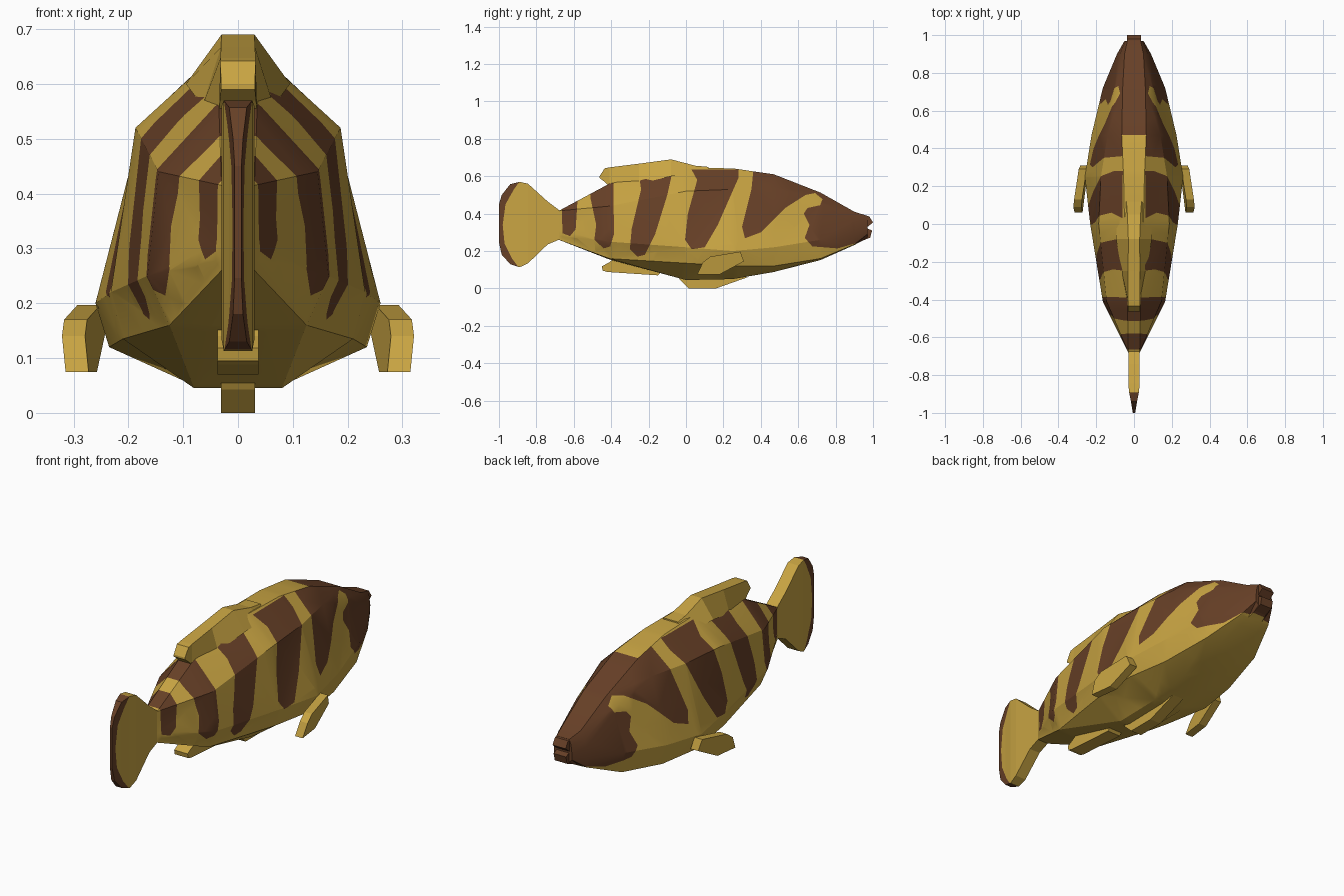
import bpy, bmesh, math
from mathutils import Vector

if "Cube" in bpy.data.objects:
    bpy.data.objects.remove(bpy.data.objects["Cube"])


def material(name, rgb):
    m = bpy.data.materials.new(name)
    m.diffuse_color = (*rgb, 1)
    m.use_nodes = True
    m.node_tree.nodes["Principled BSDF"].inputs["Base Color"].default_value = m.diffuse_color
    return m


GOLD = material("gold", (0.578, 0.371, 0.055))
BROWN = material("brown", (0.136, 0.051, 0.020))

# Brown markings as outlines in side view (y, z)
HEAD = [(.36, .63), (.35, .53), (.30, .33), (.315, .268), (.40, .30), (.53, .43),
        (.64, .50), (.69, .51), (.73, .477), (.717, .445), (.65, .43), (.63, .40),
        (.66, .34), (.635, .27), (.675, .225), (.81, .214), (.96, .257),
        (1.05, .29), (1.05, .70), (.40, .70)]
STRIPES = [
    HEAD,
    [(.03, .635), (.06, .58), (.01, .40), (-.005, .26), (.03, .21), (.10, .22),
     (.17, .34), (.28, .59), (.28, .637)],
    [(-.25, .60), (-.24, .53), (-.29, .32), (-.30, .21), (-.26, .17), (-.22, .18),
     (-.165, .29), (-.10, .50), (-.07, .635)],
    [(-.39, .70), (-.53, .70), (-.51, .48), (-.48, .34), (-.49, .26), (-.44, .214),
     (-.405, .225), (-.385, .29)],
    [(-.67, .60), (-.58, .60), (-.58, .47), (-.59, .316), (-.62, .28), (-.66, .295)],
]
TAIL_RIM = [[(-.87, .60), (-.92, .53), (-.965, .45), (-.98, .34), (-.97, .24),
             (-.93, .16), (-.87, .08), (-1.1, .08), (-1.1, .60)]]


def inside(y, z, poly):
    hit = False
    for (y1, z1), (y2, z2) in zip(poly, poly[1:] + poly[:1]):
        if (z1 > z) != (z2 > z) and y < y1 + (z - z1) * (y2 - y1) / (z2 - z1):
            hit = not hit
    return hit


def paint(bm, polys):
    """Cut the mesh along the marking outlines and colour the enclosed faces."""
    bmesh.ops.triangulate(bm, faces=bm.faces[:])
    for poly in polys:
        for (y1, z1), (y2, z2) in zip(poly, poly[1:] + poly[:1]):
            lo, hi = min(y1, y2) - .03, max(y1, y2) + .03
            faces = [f for f in bm.faces
                     if min(v.co.y for v in f.verts) < hi and max(v.co.y for v in f.verts) > lo]
            edges = {e for f in faces for e in f.edges}
            verts = {v for f in faces for v in f.verts}
            bmesh.ops.bisect_plane(bm, geom=list(verts) + list(edges) + faces, dist=1e-5,
                                   plane_co=(0, y1, z1), plane_no=(0, z2 - z1, y1 - y2))
    bm.normal_update()
    for f in bm.faces:
        c = f.calc_center_median()
        back_strip = f.normal.z > .9 and abs(c.x) < .07 and -.45 < c.y < .46
        if not back_strip and any(inside(c.y, c.z, p) for p in polys):
            f.material_index = 1


def loft(name, rings, polys=(), smooth=False):
    """Skin a list of closed rings of 3D points and cap both ends."""
    bm = bmesh.new()
    rows = [[bm.verts.new(p) for p in r] for r in rings]
    n = len(rows[0])
    for a, b in zip(rows, rows[1:]):
        for i in range(n):
            j = (i + 1) % n
            bm.faces.new((a[i], a[j], b[j], b[i]))
    bm.faces.new(rows[0])
    bm.faces.new(rows[-1][::-1])
    bmesh.ops.recalc_face_normals(bm, faces=bm.faces[:])
    if polys:
        paint(bm, list(polys))
    me = bpy.data.meshes.new(name)
    bm.to_mesh(me)
    bm.free()
    me.materials.append(GOLD)
    me.materials.append(BROWN)
    ob = bpy.data.objects.new(name, me)
    bpy.context.collection.objects.link(ob)
    if smooth:
        bpy.ops.object.select_all(action='DESELECT')
        ob.select_set(True)
        bpy.context.view_layer.objects.active = ob
        bpy.ops.object.shade_smooth_by_angle(angle=math.radians(25))
    return ob


def ring(y, half):
    """Mirror a half section (x, z) into a closed ring at y."""
    return [(x, y, z) for x, z in half] + [(-x, y, z) for x, z in reversed(half)]


def plate(name, outline, hw, polys=()):
    """Upright slab on the centre line from a (y, z) outline."""
    return loft(name, [[(s * hw, y, z) for y, z in outline] for s in (-1, 1)], polys)


# Body: back, shoulder, flank, belly ridge, belly
body = [
    (.97, [(.035, .388), (.045, .365), (.05, .32), (.05, .29), (.03, .27)]),
    (.90, [(.05, .41), (.075, .37), (.09, .28), (.085, .235), (.04, .232)]),
    (.72, [(.06, .512), (.10, .46), (.165, .26), (.15, .16), (.07, .152)]),
    (.47, [(.065, .61), (.14, .54), (.225, .22), (.20, .12), (.08, .088)]),
    (.25, [(.055, .642), (.175, .53), (.26, .20), (.235, .12), (.08, .05)]),
    (.00, [(.05, .645), (.187, .52), (.232, .22), (.21, .135), (.08, .045)]),
    (-.41, [(.035, .56), (.145, .44), (.165, .25), (.125, .16), (.05, .155)]),
    (-.68, [(.03, .415), (.03, .38), (.03, .31), (.03, .28), (.03, .26)]),
]
loft("body", [ring(y, h) for y, h in body], STRIPES, smooth=True)

# Lips
plate("upper_lip", [(.93, .395), (.98, .385), (1.0, .353), (.968, .327), (.93, .325)], .036, [HEAD])
plate("lower_lip", [(.93, .322), (.965, .322), (.995, .31), (.985, .272), (.93, .25)], .034, [HEAD])

# Tail fan, thinning towards the rear edge
tail = [(-.64, .40, .28, .029), (-.68, .42, .26, .03), (-.74, .465, .235, .03),
        (-.845, .56, .134, .03), (-.89, .57, .113, .026), (-.94, .557, .13, .016),
        (-.985, .50, .18, .009), (-1.0, .45, .246, .006)]
loft("tail_fin", [ring(y, [(w, t), (w, b)]) for y, t, b, w in tail], TAIL_RIM)

# Dorsal fin, flaring into the back
dorsal = [(.12, .650, .60, .04, .06), (.05, .656, .60, .035, .09), (-.08, .69, .60, .03, .095),
          (-.25, .667, .56, .031, .065), (-.41, .647, .545, .032, .035),
          (-.435, .642, .57, .032, .033), (-.462, .60, .59, .031, .031)]
loft("dorsal_fin", [ring(y, [(wt, t), (wb, b)]) for y, t, b, wt, wb in dorsal])

# Underside fins
plate("anal_fin", [(-.36, .18), (-.41, .14), (-.45, .118), (-.445, .095), (-.42, .088),
                   (-.15, .07), (-.12, .10)], .037)
plate("belly_fin", [(-.04, .06), (-.03, .043), (.015, 0), (.16, 0), (.33, .06)], .031)

# Pectoral fins, angled out and back
outline = [(.06, .075), (.09, .14), (.13, .17), (.29, .197), (.31, .145), (.18, .075)]
for side, label in ((1, "right"), (-1, "left")):
    rings = []
    for off in (0, .042):
        rings.append([(side * (.277 + off - .17 * max(0, y - .09) + .10 * (z - .12)), y, z)
                      for y, z in outline])
    loft("pectoral_fin_" + label, rings)
